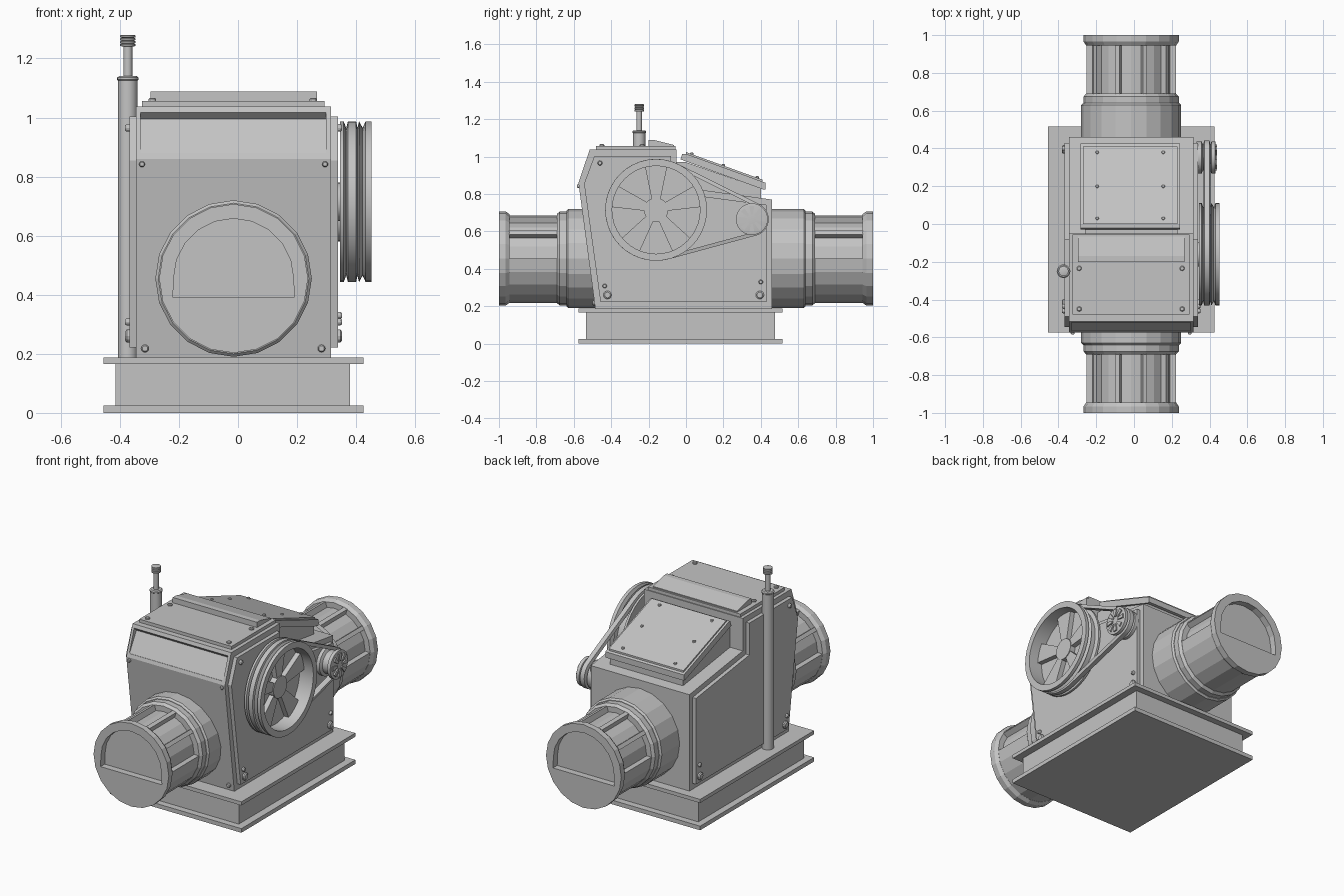
import bpy, bmesh
from math import sin, cos, pi, radians, atan2, acos
from mathutils import Matrix, Vector

if "Cube" in bpy.data.objects:
    bpy.data.objects.remove(bpy.data.objects["Cube"])

CX, CZ = -0.015, 0.455           # pipe axis
grey = bpy.data.materials.new("machine_grey")
grey.diffuse_color = (0.55, 0.55, 0.55, 1)
grey.use_nodes = True
grey.node_tree.nodes["Principled BSDF"].inputs["Base Color"].default_value = grey.diffuse_color


def finish(name, bm, smooth=False):
    bmesh.ops.recalc_face_normals(bm, faces=bm.faces)
    me = bpy.data.meshes.new(name)
    bm.to_mesh(me)
    bm.free()
    me.materials.append(grey)
    ob = bpy.data.objects.new(name, me)
    bpy.context.collection.objects.link(ob)
    if smooth:
        bpy.ops.object.select_all(action='DESELECT')
        ob.select_set(True)
        bpy.context.view_layer.objects.active = ob
        bpy.ops.object.shade_smooth_by_angle(angle=radians(30))
    return ob


# point (u, v) in the cross-section, t along the axis
PLACE = {'X': lambda u, v, t: (t, u, v),
         'Y': lambda u, v, t: (u, t, v),
         'Z': lambda u, v, t: (u, v, t)}


def prism(name, pts, axis, a, b, smooth=False):
    bm = bmesh.new()
    ra, rb = ([bm.verts.new(PLACE[axis](u, v, t)) for u, v in pts] for t in (a, b))
    bm.faces.new(ra)
    bm.faces.new(rb)
    for i in range(len(pts)):
        j = (i + 1) % len(pts)
        bm.faces.new((ra[i], ra[j], rb[j], rb[i]))
    return finish(name, bm, smooth)


def box(name, x0, x1, y0, y1, z0, z1):
    return prism(name, [(x0, y0), (x1, y0), (x1, y1), (x0, y1)], 'Z', z0, z1)


def arc(u, v, r, a0, a1, n):
    return [(u + r * cos(a0 + (a1 - a0) * i / n), v + r * sin(a0 + (a1 - a0) * i / n))
            for i in range(n + 1)]


def lathe(name, prof, axis, u, v, n, ring=False, smooth=False):
    """Turn (radius, t) points about an axis; ring closes the profile on itself."""
    bm = bmesh.new()
    rows = [[bm.verts.new(PLACE[axis](u + r * cos(2 * pi * i / n), v + r * sin(2 * pi * i / n), t))
             for i in range(n)] for r, t in prof]
    pairs = list(zip(rows, rows[1:])) + ([(rows[-1], rows[0])] if ring else [])
    for p, q in pairs:
        for i in range(n):
            j = (i + 1) % n
            bm.faces.new((p[i], p[j], q[j], q[i]))
    if not ring:
        bm.faces.new(rows[0])
        bm.faces.new(rows[-1])
    return finish(name, bm, smooth)


def cut(ob, cutter):
    m = ob.modifiers.new("cut", 'BOOLEAN')
    m.operation, m.object, m.solver = 'DIFFERENCE', cutter, 'EXACT'
    bpy.ops.object.select_all(action='DESELECT')
    bpy.context.view_layer.objects.active = ob
    ob.select_set(True)
    bpy.ops.object.modifier_apply(modifier=m.name)
    bpy.data.objects.remove(cutter)


def bolt(u, v, t, r, axis, h):
    lathe("bolt", [(r, t - h * 0.5), (r, t + h * 0.6), (r * 0.7, t + h)], axis, u, v, 12)


# Base: two flange plates and a web block
box("base_plate", -0.455, 0.425, -0.575, 0.515, 0, 0.025)
box("base_block", -0.415, 0.38, -0.535, 0.475, 0.02, 0.17)
box("base_top_plate", -0.455, 0.425, -0.575, 0.515, 0.165, 0.187)

# Housing with a recessed slanted window in the front
body = prism("housing", [(-0.485, 0.187), (-0.575, 0.86), (-0.515, 1.037), (-0.05, 1.037),
                         (-0.05, 0.84), (0.46, 0.77), (0.46, 0.187)], 'X', -0.345, 0.315)
cut(body, prism("window_cutter", [(-0.64, 0.88), (-0.566, 0.88), (-0.5, 0.995),
                                  (-0.526, 1.02), (-0.64, 1.02)], 'X', -0.33, 0.298))
side = [(-0.457, 0.222), (-0.545, 0.855), (-0.49, 1.003), (-0.08, 1.003),
        (-0.08, 0.81), (0.43, 0.742), (0.43, 0.222)]
prism("right_side_plate", side, 'X', 0.3, 0.338)
prism("left_side_plate", side, 'X', -0.368, -0.33)

# Top lid with a raised wedge
box("top_lid", -0.325, 0.293, -0.48, -0.055, 1.03, 1.056)
prism("top_wedge", [(-0.2, 1.05), (-0.2, 1.088), (-0.17, 1.088), (-0.065, 1.062), (-0.065, 1.05)],
      'X', -0.297, 0.267)

# Sloped rear hatch
prism("hatch_box", [(-0.05, 0.8), (-0.05, 0.97), (0.0, 0.97), (0.4, 0.83), (0.4, 0.75)],
      'X', -0.26, 0.23)
prism("hatch_lid", [(-0.03, 0.985), (-0.02, 1.015), (0.0, 1.015), (0.425, 0.86),
                    (0.425, 0.825), (0.41, 0.825)], 'X', -0.283, 0.243)
prism("hatch_panel", [(0.0, 1.0), (0.0, 1.024), (0.41, 0.876), (0.41, 0.85)],
      'X', -0.27, 0.23)
for x in (-0.195, 0.155):
    for y in (0.03, 0.2, 0.38):
        bolt(x, y, 1.024 - y * 0.361, 0.009, 'Z', 0.008)

# Front and rear pipes
for s, end in ((-1, "front"), (1, "rear")):
    lathe(end + "_pipe_socket", [(0.265, s * 0.4), (0.265, s * 0.63), (0.255, s * 0.64)],
          'Y', CX, CZ, 20)
    lathe(end + "_pipe_collar", [(0.252, s * 0.6), (0.252, s * 0.675), (0.238, s * 0.69)],
          'Y', CX, CZ, 20)
    core = lathe(end + "_pipe_core", [(0.205, s * 0.65), (0.205, s * 0.96)], 'Y', CX, CZ, 20)
    prism(end + "_pipe_lower_half", arc(CX, CZ, 0.237, pi, 2 * pi, 10),
          'Y', s * 0.66, s * 0.96)
    for deg in (36, 72, 108, 144):      # ribs between the upper openings
        a = radians(deg)
        d, w = Vector((cos(a), sin(a))), Vector((-sin(a), cos(a))) * 0.012
        c = Vector((CX, CZ))
        prism(end + "_pipe_rib", [c + d * 0.18 - w, c + d * 0.237 - w, c + d * 0.237 + w,
                                  c + d * 0.18 + w], 'Y', s * 0.66, s * 0.96)
    flange = lathe(end + "_pipe_flange", [(0.238, s * 0.945), (0.252, s * 0.965), (0.252, s)],
                   'Y', CX, CZ, 20)
    t = radians(-18)
    mouth = [(CX - 0.205, 0.39)] + arc(CX, CZ, 0.203, pi, 0, 10) + [(CX + 0.205, 0.39)]
    cut(flange, prism("mouth_cutter", mouth, 'Y', s * 0.9, s * 1.1))

# Large belt wheel: grooved rim, web disc and flared spokes
WY, WZ, SY, SZ = -0.16, 0.715, 0.352, 0.665
lathe("wheel_rim", [(0.235, 0.345), (0.272, 0.345), (0.272, 0.358), (0.25, 0.366), (0.25, 0.404),
                    (0.272, 0.41), (0.25, 0.422), (0.272, 0.432), (0.272, 0.452), (0.235, 0.452)],
      'X', WY, WZ, 40, ring=True, smooth=True)
lathe("wheel_hub", [(0.065, 0.33), (0.065, 0.395)], 'X', WY, WZ, 24, smooth=True)
lathe("wheel_web", [(0.24, 0.345), (0.24, 0.36)], 'X', WY, WZ, 40)


def spokes(name, y, z, r0, r1, w0, w1, n, x0, x1):
    for i in range(n):
        a = pi / 2 + 2 * pi * i / n
        d, w = Vector((cos(a), sin(a))), Vector((-sin(a), cos(a)))
        c = Vector((y, z))
        prism(name, [c + d * r0 - w * w0, c + d * r1 - w * w1,
                     c + d * r1 + w * w1, c + d * r0 + w * w0], 'X', x0, x1)


spokes("wheel_spoke", WY, WZ, 0.05, 0.236, 0.022, 0.06, 5, 0.35, 0.39)

# Small belt wheel
lathe("small_wheel", [(0.085, 0.33), (0.085, 0.358), (0.068, 0.366), (0.068, 0.404), (0.085, 0.41),
                      (0.085, 0.43), (0.075, 0.432)], 'X', SY, SZ, 28, smooth=True)
spokes("small_wheel_spoke", SY, SZ, 0.025, 0.07, 0.006, 0.013, 8, 0.42, 0.44)

# Belt wrapped round both wheels
dy, dz = SY - WY, SZ - WZ


def belt_loop(ra, rb):
    th, al = atan2(dz, dy), acos((ra - rb) / (dy * dy + dz * dz) ** 0.5)
    return (arc(WY, WZ, ra, th + al, th + 2 * pi - al, 36)
            + arc(SY, SZ, rb, th - al, th + al, 16))


bm = bmesh.new()
inner, outer = belt_loop(0.252, 0.07), belt_loop(0.272, 0.09)
loops = [[bm.verts.new((x, y, z)) for y, z in pts]
         for pts, x in ((inner, 0.367), (outer, 0.372), (outer, 0.4), (inner, 0.404))]
for k in range(4):
    p, q = loops[k], loops[(k + 1) % 4]
    for i in range(len(p)):
        j = (i + 1) % len(p)
        bm.faces.new((p[i], p[j], q[j], q[i]))
finish("belt", bm, True)

# Standing tube with plunger and ribbed knob
lathe("tube", [(0.033, 0.187), (0.033, 1.125), (0.036, 1.128), (0.036, 1.135), (0.03, 1.14)],
      'Z', -0.373, -0.25, 20, smooth=True)
knob = [(0.015, 1.1), (0.015, 1.24)]
for i in range(4):
    z = 1.242 + i * 0.01
    knob += [(0.026, z), (0.026, z + 0.006), (0.021, z + 0.008)]
lathe("plunger", knob, 'Z', -0.373, -0.25, 20, smooth=True)

# Bolts on the lid, front and both sides
for x in (-0.29, 0.255):
    for y in (-0.235, -0.45):
        bolt(x, y, 1.056, 0.013, 'Z', 0.01)
for x, z, y, r in ((-0.325, 0.842, -0.572, 0.01), (0.295, 0.842, -0.572, 0.01),
                   (-0.315, 0.218, -0.489, 0.013), (0.283, 0.218, -0.489, 0.013)):
    bolt(x, z, y, r, 'Y', -0.012)
for y, z, r in ((-0.42, 0.26, 0.022), (-0.435, 0.308, 0.012), (0.395, 0.26, 0.022),
                (0.4, 0.33, 0.012), (-0.46, 0.965, 0.013)):
    bolt(y, z, 0.338, r, 'X', 0.014)
    bolt(y, z, -0.368, r, 'X', -0.014)
